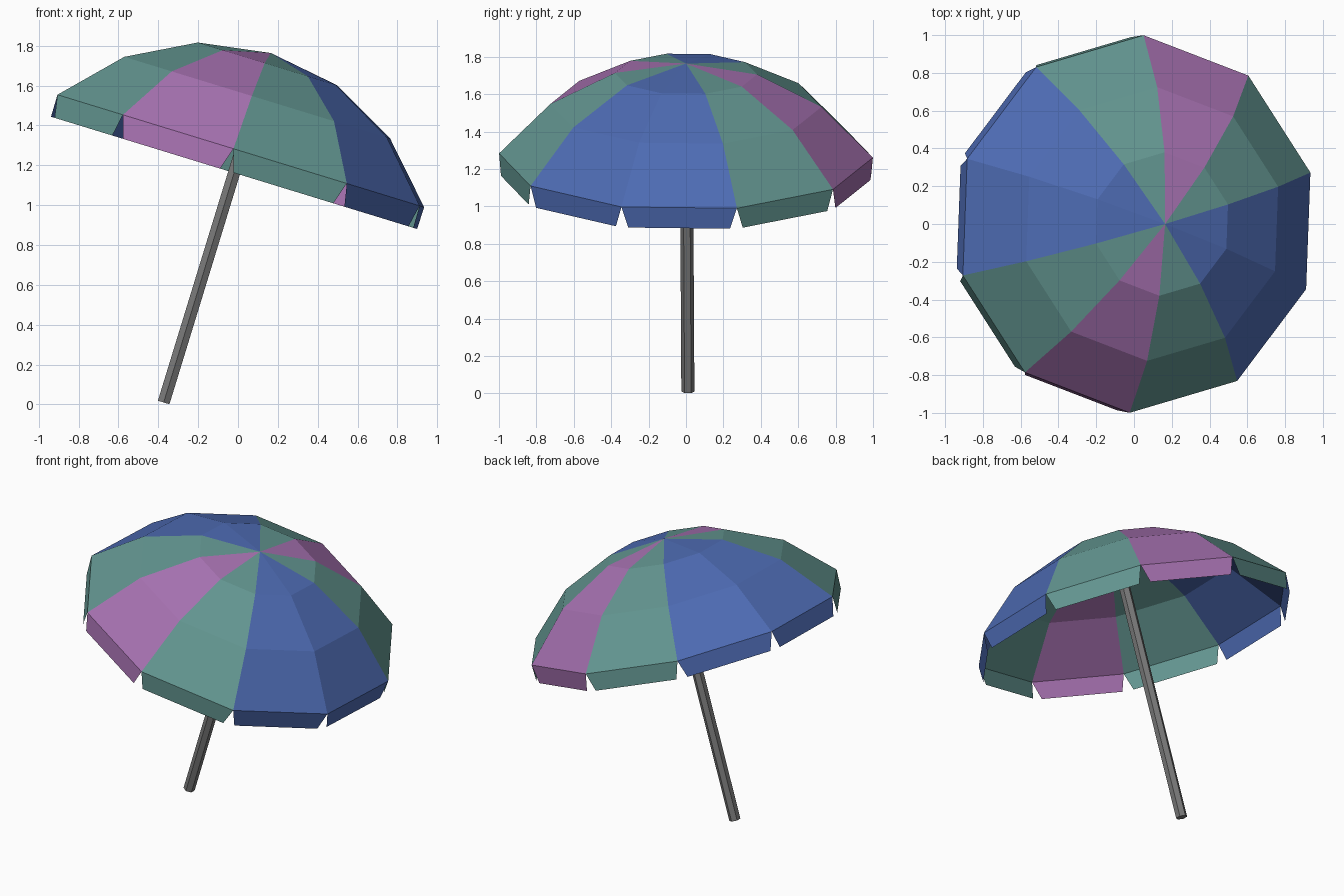
import bpy
import bmesh
from math import cos, sin, radians
from mathutils import Matrix, Vector

cube = bpy.data.objects.get("Cube")
if cube:
    bpy.data.objects.remove(cube, do_unlink=True)


def material(name, color):
    mat = bpy.data.materials.new(name)
    mat.use_nodes = True
    mat.diffuse_color = (*color, 1)
    mat.node_tree.nodes["Principled BSDF"].inputs["Base Color"].default_value = (*color, 1)
    return mat


green = material("sea green cloth", (0.126, 0.307, 0.285))
purple = material("purple cloth", (0.38, 0.165, 0.435))
blue = material("blue cloth", (0.075, 0.147, 0.45))
grey = material("grey metal", (0.19, 0.19, 0.19))

SIDES = 10
RIM = 1.32                      # rim height along the pole
RINGS = [(1.0, 0.0), (0.725, 0.28), (0.38, 0.457)]   # radius, height above rim
APEX = 0.514
FLAP_DROP, FLAP_TAPER = 0.115, 0.06
PATTERN = [0, 1, 0, 2, 2]       # green, purple, green, blue, blue
lean = Matrix.Translation((-0.373, 0, 0.01)) @ Matrix.Rotation(radians(17.05), 4, 'Y')


def add_object(name, bm, mats):
    mesh = bpy.data.meshes.new(name)
    bm.to_mesh(mesh)
    bm.free()
    for mat in mats:
        mesh.materials.append(mat)
    obj = bpy.data.objects.new(name, mesh)
    obj.matrix_world = lean
    bpy.context.collection.objects.link(obj)
    return obj


def ring_points(radius, height):
    angles = [radians(15.8 + 360 / SIDES * i) for i in range(SIDES)]
    return [Vector((radius * cos(a), radius * sin(a), RIM + height)) for a in angles]


# Canopy: faceted dome with one colour per panel
bm = bmesh.new()
rings = [[bm.verts.new(p) for p in ring_points(*r)] for r in RINGS]
top = bm.verts.new((0, 0, RIM + APEX))
for i in range(SIDES):
    j = (i + 1) % SIDES
    panel = [bm.faces.new((a[i], a[j], b[j], b[i])) for a, b in zip(rings, rings[1:])]
    panel.append(bm.faces.new((rings[-1][i], rings[-1][j], top)))
    for face in panel:
        face.material_index = PATTERN[i % len(PATTERN)]
add_object("canopy", bm, [green, purple, blue])

# Valance: a hanging flap under each panel, narrower at its lower edge
bm = bmesh.new()
rim = ring_points(*RINGS[0])
down = Vector((0, 0, -FLAP_DROP))
for i in range(SIDES):
    a, b = rim[i], rim[(i + 1) % SIDES]
    corners = (b, a, a.lerp(b, FLAP_TAPER) + down, b.lerp(a, FLAP_TAPER) + down)
    face = bm.faces.new([bm.verts.new(p) for p in corners])
    face.material_index = PATTERN[i % len(PATTERN)]
add_object("valance_flaps", bm, [green, purple, blue])

# Pole: six-sided rod up to the underside of the dome
bm = bmesh.new()
length = RIM + APEX - 0.012
bmesh.ops.create_cone(bm, cap_ends=True, segments=6, radius1=0.035, radius2=0.035,
                      depth=length,
                      matrix=Matrix.Translation((0, 0, length / 2)))
xs = max(v.co.x for v in bm.verts)
if xs > 0.034:                  # turn a flat side towards the lean
    bmesh.ops.rotate(bm, verts=bm.verts, matrix=Matrix.Rotation(radians(30), 3, 'Z'))
for v in bm.verts:              # foot sits slightly off the axis
    v.co.y += 0.01 * (1 - v.co.z / length)
add_object("pole", bm, [grey])
